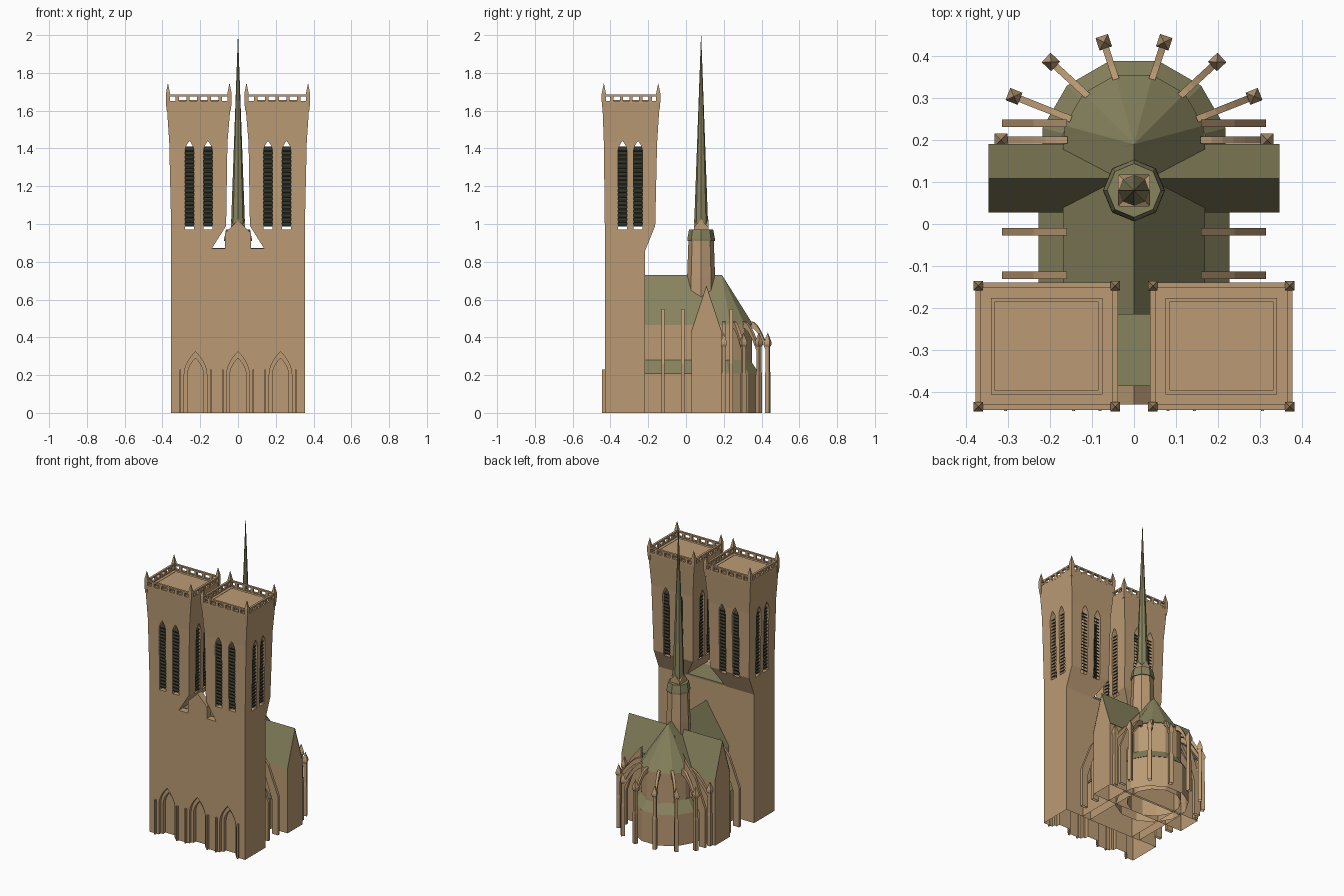
import bpy, bmesh, math
from mathutils import Matrix, Vector

cube = bpy.data.objects.get("Cube")
if cube:
    bpy.data.objects.remove(cube)


def material(name, rgb):
    m = bpy.data.materials.new(name)
    m.use_nodes = True
    m.diffuse_color = (*rgb, 1)
    m.node_tree.nodes["Principled BSDF"].inputs["Base Color"].default_value = (*rgb, 1)
    return m


STONE = material("sandstone", (0.50, 0.33, 0.178))
LEAD = material("green_roof", (0.245, 0.228, 0.112))
DARK = material("dark_louver", (0.033, 0.036, 0.023))
built = []


def loft(bm, rings, mx=Matrix()):
    """Skin a stack of equal-length rings and cap both ends."""
    vs = [[bm.verts.new(mx @ Vector(p)) for p in r] for r in rings]
    n = len(vs[0])
    for a, b in zip(vs, vs[1:]):
        for i in range(n):
            bm.faces.new((a[i], a[(i + 1) % n], b[(i + 1) % n], b[i]))
    bm.faces.new(vs[0])
    bm.faces.new(vs[-1])


def prism(bm, pts, axis, lo, hi, mx=Matrix()):
    """Extrude a 2D profile along the x or y axis."""
    put = (lambda p, t: (t, p[0], p[1])) if axis == "x" else (lambda p, t: (p[0], t, p[1]))
    loft(bm, [[put(p, t) for p in pts] for t in (lo, hi)], mx)


def rect(x0, x1, y0, y1, z):
    return [(x0, y0, z), (x1, y0, z), (x1, y1, z), (x0, y1, z)]


def box(bm, x0, x1, y0, y1, z0, z1):
    loft(bm, [rect(x0, x1, y0, y1, z0), rect(x0, x1, y0, y1, z1)])


def ring(cy, r, z, n, off=0.0, cx=0.0):
    return [(cx + r * math.cos(math.tau * i / n + off),
             cy + r * math.sin(math.tau * i / n + off), z) for i in range(n)]


def turned(bm, cy, profile, n, off=0.0, cx=0.0):
    loft(bm, [ring(cy, r, z, n, off, cx) for r, z in profile])


def arch(c, w, z0, spring, top, n=5):
    side = [(w * (1 - (i / n) ** 2), spring + (top - spring) * i / n) for i in range(n + 1)]
    left = [(c - x, z) for x, z in reversed(side[:-1])]
    return [(c - w, z0), (c + w, z0)] + [(c + x, z) for x, z in side] + left


def finish(bm, name, mat):
    bmesh.ops.recalc_face_normals(bm, faces=bm.faces)
    me = bpy.data.meshes.new(name)
    bm.to_mesh(me)
    bm.free()
    me.materials.append(mat)
    ob = bpy.data.objects.new(name, me)
    bpy.context.collection.objects.link(ob)
    built.append(ob)
    return ob


def part(name, mat, *calls):
    bm = bmesh.new()
    for fn, *args in calls:
        fn(bm, *args)
    return finish(bm, name, mat)


def cut(ob, *call):
    cutter = part("cutter", STONE, call)
    built.remove(cutter)
    mod = ob.modifiers.new("cut", "BOOLEAN")
    mod.object, mod.operation, mod.solver = cutter, "DIFFERENCE", "EXACT"
    bpy.context.view_layer.objects.active = ob
    bpy.ops.object.modifier_apply(modifier=mod.name)
    bpy.data.objects.remove(cutter)


# West front block with three stepped portals and slim shafts
front = part("west_front", STONE, (box, -0.354, 0.354, -0.43, -0.216, 0, 0.87))
shafts = bmesh.new()
for c in (-0.225, 0, 0.225):
    cut(front, prism, arch(c, 0.06, -0.02, 0.2, 0.325), "y", -0.5, -0.41)
    cut(front, prism, arch(c, 0.043, -0.02, 0.2, 0.29), "y", -0.5, -0.385)
    for s in (-1, 1):
        x = c + s * 0.081
        box(shafts, x - 0.004, x + 0.004, -0.445, -0.425, 0, 0.23)
finish(shafts, "portal_shafts", STONE)

# Gable and flat roof between the towers
part("front_gable", STONE, (prism, [(-0.07, 0.86), (0.07, 0.86), (0.07, 0.95), (0, 1.02),
                                    (-0.07, 0.95)], "y", -0.43, -0.385))
part("gallery_roof", LEAD, (box, -0.15, 0.15, -0.385, -0.214, 0.862, 0.873))

# Towers, mirrored left and right
TX, TY = 0.208, -0.295
for side, s in (("left", 1), ("right", -1)):
    def span(a, b):
        return sorted((s * a, s * b))

    levels = [(0.86, 0.145, 0.354, -0.43, -0.216), (0.99, 0.063, 0.354, -0.43, -0.163),
              (1.43, 0.056, 0.364, -0.435, -0.153), (1.645, 0.038, 0.378, -0.443, -0.139)]
    tower = part(side + "_tower", STONE,
                 (loft, [rect(*span(a, b), c, d, z) for z, a, b, c, d in levels]))
    cut(tower, box, *span(0.1, 0.325), -0.4, -0.195, 0.962, 1.5)
    slats = bmesh.new()
    for o in (-1, 1):
        wx, wy = s * TX + o * 0.049, TY + o * 0.041
        cut(tower, prism, arch(wx, 0.024, 0.97, 1.38, 1.44), "y", -0.6, 0)
        cut(tower, prism, arch(wy, 0.024, 0.97, 1.38, 1.44), "x", *span(0, 0.5))
        for i in range(19):
            z = 0.987 + 0.022 * i

            def slat(edge, d):
                return [(edge, z), (edge + d, z + 0.02), (edge + d, z + 0.026), (edge, z + 0.007)]
            for edge, d in ((-0.427, 0.024), (-0.167, -0.024)):
                prism(slats, slat(edge, d), "x", wx - 0.0235, wx + 0.0235)
            for edge, d in ((0.351, -0.024), (0.067, 0.024)):
                prism(slats, slat(s * edge, s * d), "y", wy - 0.0235, wy + 0.0235)
    finish(slats, side + "_tower_louvers", DARK)

    # Pierced parapet, stepped roof and corner pinnacles
    top = bmesh.new()
    x0, x1 = span(0.038, 0.378)
    y0, y1, t, z0, z1 = -0.443, -0.139, 0.014, 1.64, 1.685
    for lo, hi in ((z0, 1.652), (1.675, z1)):
        for y in (y0, y1 - t):
            box(top, x0, x1, y, y + t, lo, hi)
        for x in (x0, x1 - t):
            box(top, x, x + t, y0, y1, lo, hi)
    for i in range(1, 6):
        px, py = x0 + (x1 - x0) * i / 6, y0 + (y1 - y0) * i / 6
        for y in (y0, y1 - t):
            box(top, px - 0.009, px + 0.009, y, y + t, z0, z1)
        for x in (x0, x1 - t):
            box(top, x, x + t, py - 0.009, py + 0.009, z0, z1)
    for inset, z in ((0.037, 1.651), (0.046, 1.656)):
        box(top, x0 + inset, x1 - inset, y0 + inset, y1 - inset, z0, z)
    for x in (x0 + 0.007, x1 - 0.007):
        for y in (y0 + 0.008, y1 - 0.008):
            turned(top, y, [(0.01, 1.6), (0.016, 1.65), (0.016, 1.69), (0.0005, 1.745)],
                   4, math.pi / 4, x)
    finish(top, side + "_tower_parapet", STONE)

# Nave, aisles and transept
part("nave_walls", STONE, (box, -0.165, 0.165, -0.22, 0.19, 0, 0.47))
part("nave_roof", LEAD, (prism, [(-0.169, 0.465), (0.169, 0.465), (0, 0.73)], "y", -0.22, 0.19))
part("aisle_walls", STONE, (box, -0.225, 0.225, -0.22, 0.175, 0, 0.21))
part("aisle_roof", LEAD, (prism, [(-0.228, 0.208), (0.228, 0.208), (0.165, 0.28),
                                  (-0.165, 0.28)], "y", -0.22, 0.175))
part("transept_walls", STONE, (prism, [(0.03, 0), (0.187, 0), (0.187, 0.43), (0.108, 0.665),
                                       (0.03, 0.43)], "x", -0.346, 0.346))
slope = [(0.027, 0.43), (0.108, 0.675), (0.19, 0.43), (0.185, 0.43), (0.108, 0.663), (0.032, 0.43)]
part("transept_roof", LEAD, (prism, slope, "x", -0.347, 0.347))

# Twelve-sided apse with its lower ambulatory
A = math.radians(15)
part("ambulatory_walls", STONE, (turned, 0.17, [(0.223, 0), (0.223, 0.21)], 12, A))
part("ambulatory_roof", LEAD, (turned, 0.17, [(0.226, 0.208), (0.175, 0.28)], 12, A))
part("apse_walls", STONE, (turned, 0.19, [(0.165, 0), (0.165, 0.475)], 12, A))
part("apse_roof", LEAD, (turned, 0.19, [(0.171, 0.468), (0.0005, 0.73)], 12, A))

# Straight side buttresses with sloping arms
butts = bmesh.new()
for y in (-0.122, -0.018, 0.24):
    for s in (-1, 1):
        shape = [(0.16, 0.55), (0.24, 0.45), (0.315, 0.26), (0.315, 0), (0.27, 0),
                 (0.27, 0.23), (0.225, 0.36), (0.16, 0.46)]
        prism(butts, [(s * x, z) for x, z in shape], "y", y - 0.009, y + 0.009)
finish(butts, "side_buttresses", STONE)

# Radiating flying buttresses: pier, pinnacle and curved arm
fly = bmesh.new()
for px, py, wx, wy in ((0.072, 0.433, 0.043, 0.345), (0.198, 0.386, 0.11, 0.305),
                       (0.286, 0.304, 0.15, 0.25), (0.317, 0.2, 0.158, 0.2)):
    for s in (-1, 1):
        d = Vector((s * (wx - px), wy - py, 0))
        ang = math.atan2(d.y, d.x)
        mx = Matrix.Translation((s * px, py, 0)) @ Matrix.Rotation(ang, 4, "Z")
        curve = [(d.length * i / 6, 0.345 + 0.14 * math.sin(math.pi * i / 12)) for i in range(7)]
        arm = curve + [(x, z - 0.035) for x, z in reversed(curve)]
        prism(fly, arm, "y", -0.008, 0.008, mx)
        turned(fly, py, [(0.017, 0), (0.017, 0.2), (0.014, 0.22), (0.014, 0.35), (0.022, 0.362),
                         (0.022, 0.375), (0.0005, 0.425)], 4, ang + math.pi / 4, s * px)
finish(fly, "flying_buttresses", STONE)

# Crossing drum and spire
SY = 0.08
part("crossing_drum", STONE, (turned, SY, [(0.074, 0.58), (0.074, 0.72), (0.067, 0.92)], 8))
part("drum_roof", LEAD, (turned, SY, [(0.073, 0.91), (0.073, 0.922), (0.064, 0.97)], 8))
base = [(-0.036, 0.96), (0.036, 0.96), (0.036, 0.985), (0, 1.025), (-0.036, 0.985)]
part("spire_base", STONE, (prism, base, "y", SY - 0.038, SY + 0.038),
     (prism, [(y + SY, z) for y, z in base], "x", -0.038, 0.038))
part("spire", LEAD, (turned, SY, [(0.038, 0.965), (0.036, 1.02), (0.002, 1.96), (0.0006, 2.0)], 8))

# Leave the undersides open
for ob in built:
    bm = bmesh.new()
    bm.from_mesh(ob.data)
    floor = [f for f in bm.faces if all(v.co.z < 0.001 for v in f.verts)]
    bmesh.ops.delete(bm, geom=floor, context="FACES")
    bm.to_mesh(ob.data)
    bm.free()
